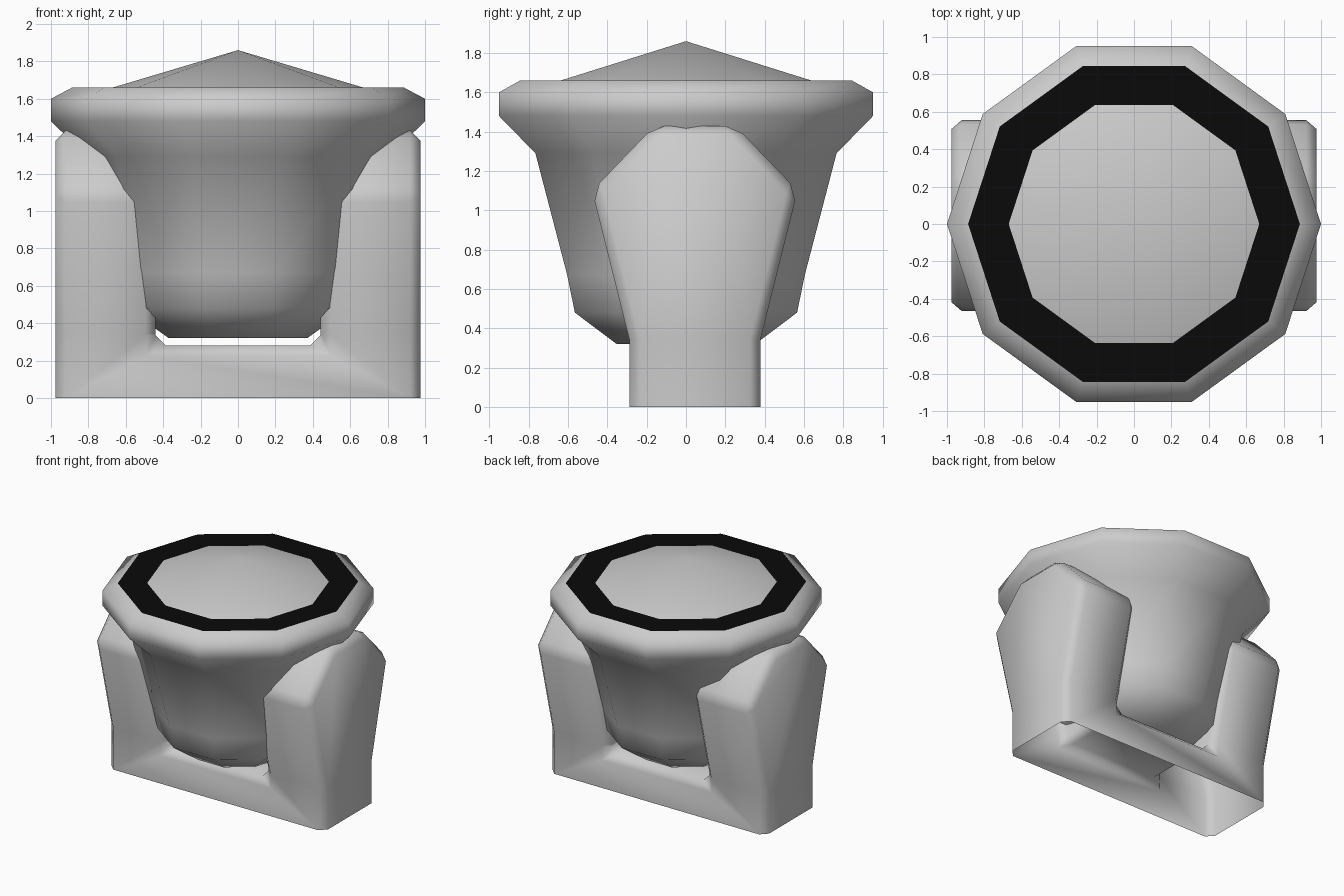
import bpy, bmesh
from math import cos, sin, radians, pi

if "Cube" in bpy.data.objects:
    bpy.data.objects.remove(bpy.data.objects["Cube"])

SIDES = 10


def add_object(name, bm):
    bmesh.ops.recalc_face_normals(bm, faces=bm.faces)
    mesh = bpy.data.meshes.new(name)
    bm.to_mesh(mesh)
    bm.free()
    ob = bpy.data.objects.new(name, mesh)
    bpy.context.collection.objects.link(ob)
    return ob


def smooth(ob, angle):
    bpy.ops.object.select_all(action='DESELECT')
    ob.select_set(True)
    bpy.context.view_layer.objects.active = ob
    bpy.ops.object.shade_smooth_by_angle(angle=radians(angle))


def lathe(name, profile, cap_start=False):
    """Ten-sided surface of revolution from (radius, z) pairs; radius 0 is a tip."""
    bm = bmesh.new()
    rings = []
    for r, z in profile:
        n = SIDES if r else 1
        rings.append([bm.verts.new((r * cos(2 * pi * i / SIDES),
                                    r * sin(2 * pi * i / SIDES), z)) for i in range(n)])
    for a, b in zip(rings, rings[1:]):
        for i in range(SIDES):
            j = (i + 1) % SIDES
            if len(b) == 1:
                bm.faces.new((a[i], a[j], b[0]))
            else:
                bm.faces.new((a[i], a[j], b[j], b[i]))
    if cap_start:
        bm.faces.new(rings[0][::-1])
    return add_object(name, bm)


# Bowl with flared rim
bowl = lathe("bowl", [(0.37, 0.32), (0.594, 0.48), (0.635, 0.67), (0.805, 1.29),
                      (1.0, 1.48), (1.0, 1.60), (0.887, 1.66)], cap_start=True)
smooth(bowl, 80)

# Black flat ring and shallow cone on top
ring = lathe("top_ring", [(0.887, 1.66), (0.67, 1.66)])
black = bpy.data.materials.new("black")
black.diffuse_color = (0.003, 0.003, 0.003, 1)
black.use_nodes = True
black.node_tree.nodes["Principled BSDF"].inputs["Base Color"].default_value = black.diffuse_color
ring.data.materials.append(black)
for v in ring.data.polygons:
    if v.normal.z < 0:
        ring.data.flip_normals()
        break
cone = lathe("top_cone", [(0.67, 1.66), (0.0, 1.86)])
smooth(cone, 40)

# Cradle: side outline extruded across x (runs below ground, trimmed later)
bm = bmesh.new()
half = [(0.333, -0.3), (0.333, 0.34), (0.523, 1.10), (0.205, 1.43)]
outline = half + [(-y, z) for y, z in reversed(half)]
face = bm.faces.new([bm.verts.new((-0.975, y + 0.045, z)) for y, z in outline])
ext = bmesh.ops.extrude_face_region(bm, geom=[face])
bmesh.ops.translate(bm, vec=(1.95, 0, 0),
                    verts=[g for g in ext["geom"] if isinstance(g, bmesh.types.BMVert)])
cradle = add_object("cradle", bm)

# Slot between the two arms
bm = bmesh.new()
bmesh.ops.create_cube(bm, size=1)
for v in bm.verts:
    v.co = (v.co.x * 0.88, v.co.y * 3, 0.28 + (v.co.z + 0.5) * 2)
cutter = add_object("slot_cutter", bm)
cutter.hide_render = True

cut = cradle.modifiers.new("slot", 'BOOLEAN')
cut.operation = 'DIFFERENCE'
cut.object = cutter
cut.solver = 'EXACT'
bev = cradle.modifiers.new("bevel", 'BEVEL')
bev.width = 0.07
bev.segments = 1
bev.limit_method = 'ANGLE'
bev.angle_limit = radians(40)

# Bake the modifiers, then trim to an open bottom at ground level
deps = bpy.context.evaluated_depsgraph_get()
bm = bmesh.new()
bm.from_mesh(cradle.evaluated_get(deps).to_mesh())
cradle.modifiers.clear()
bmesh.ops.bisect_plane(bm, geom=bm.verts[:] + bm.edges[:] + bm.faces[:],
                       plane_co=(0, 0, 0), plane_no=(0, 0, 1), clear_inner=True)
bm.to_mesh(cradle.data)
bm.free()
bpy.data.objects.remove(cutter)
smooth(cradle, 50)
